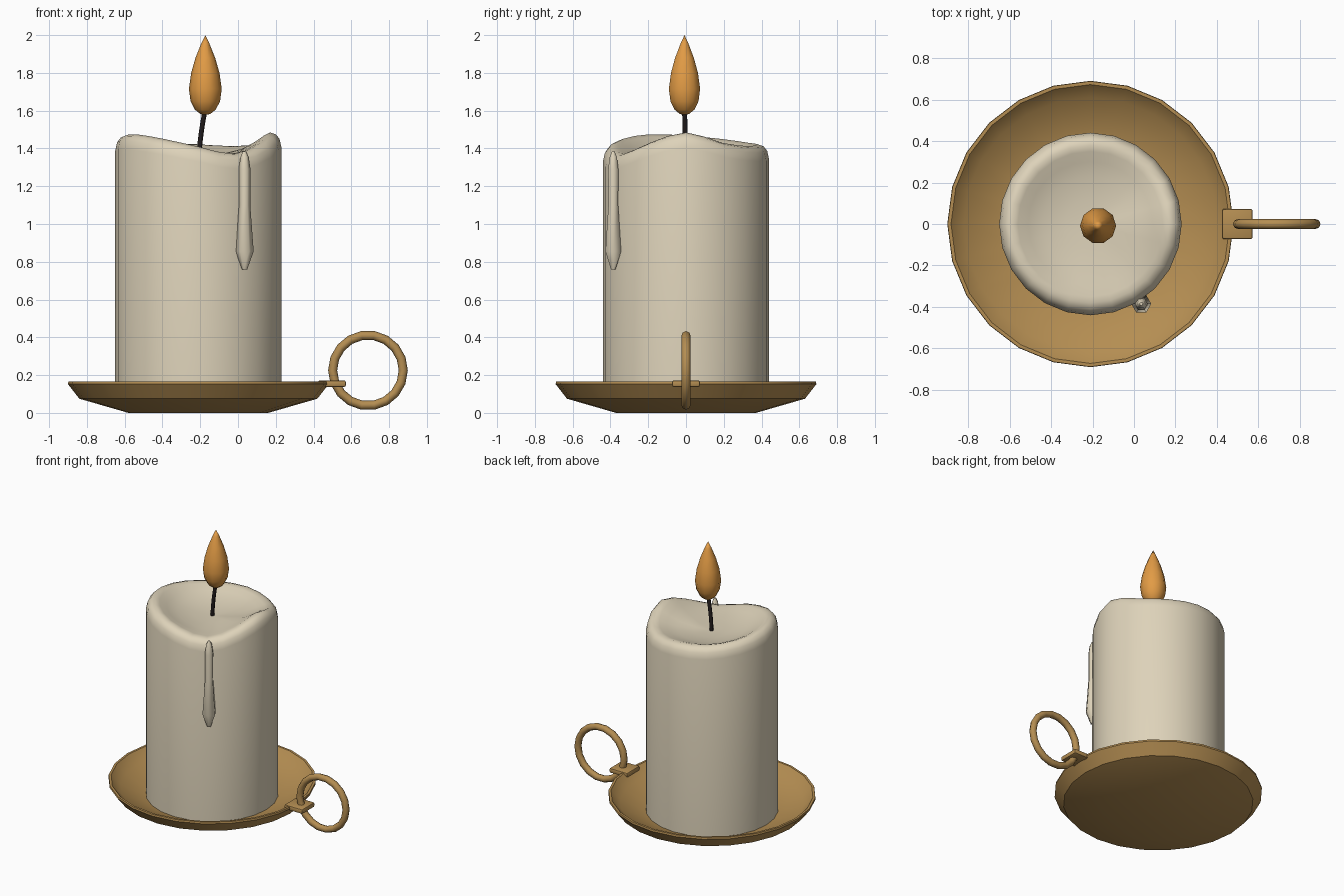
import bpy, bmesh
from math import sin, cos, pi, tau
from mathutils import Vector

cube = bpy.data.objects.get("Cube")
if cube:
    bpy.data.objects.remove(cube, do_unlink=True)

CX = -0.21      # axis of dish and candle
FLOOR = 1.36    # bottom of the melted hollow


def material(name, rgb):
    m = bpy.data.materials.new(name)
    m.use_nodes = True
    m.diffuse_color = (*rgb, 1)
    bsdf = m.node_tree.nodes["Principled BSDF"]
    bsdf.inputs["Base Color"].default_value = (*rgb, 1)
    bsdf.inputs["Roughness"].default_value = 0.7
    return m


WAX = material("cream wax", (0.73, 0.65, 0.49))
BRASS = material("aged brass", (0.46, 0.27, 0.085))
FLAME = material("orange flame", (0.76, 0.33, 0.06))
WICK = material("charred wick", (0.015, 0.011, 0.011))


def finish(name, bm, mat, loc=(0, 0, 0), angle=35):
    bmesh.ops.remove_doubles(bm, verts=bm.verts, dist=0.0005)
    bmesh.ops.recalc_face_normals(bm, faces=bm.faces)
    me = bpy.data.meshes.new(name)
    bm.to_mesh(me)
    bm.free()
    me.materials.append(mat)
    ob = bpy.data.objects.new(name, me)
    ob.location = loc
    bpy.context.collection.objects.link(ob)
    bpy.ops.object.select_all(action="DESELECT")
    ob.select_set(True)
    bpy.context.view_layer.objects.active = ob
    bpy.ops.object.shade_smooth_by_angle(angle=angle * pi / 180)
    return ob


def skin(bm, rings, closed=False):
    """Join rings of points with quads; closed links the last ring to the first."""
    rows = [[bm.verts.new(p) for p in ring] for ring in rings]
    n = len(rows[0])
    pairs = list(zip(rows, rows[1:])) + ([(rows[-1], rows[0])] if closed else [])
    for a, b in pairs:
        for i in range(n):
            j = (i + 1) % n
            bm.faces.new((a[i], a[j], b[j], b[i]))
    return rows


def lathe(name, profile, sides, mat, loc, angle=35):
    """Profile entries are (radius, height), height may be a function of the turn."""
    bm = bmesh.new()
    rings = []
    for r, z in profile:
        turns = [tau * i / sides for i in range(sides)]
        rings.append([(r * cos(t), r * sin(t), z(t) if callable(z) else z) for t in turns])
    skin(bm, rings)
    return finish(name, bm, mat, loc, angle)


# Dish
lathe("dish", [(0, 0), (0.37, 0), (0.63, 0.075), (0.69, 0.152), (0.688, 0.165),
               (0.672, 0.165), (0.61, 0.1), (0.37, 0.035), (0, 0.035)],
      24, BRASS, (CX, 0, 0))

# Candle body with an uneven melted rim, heights given every 30 degrees
RIM = [1.485, 1.43, 1.412, 1.422, 1.43, 1.45, 1.468, 1.475, 1.452, 1.41, 1.37, 1.43]


def rim(t):
    u = t / tau * len(RIM)
    i, f = int(u), u - int(u)
    a, b, c, d = (RIM[(i + k) % len(RIM)] for k in (-1, 0, 1, 2))
    return b + 0.5 * f * (c - a + f * (2 * a - 5 * b + 4 * c - d + f * (3 * (b - c) + d - a)))


def below_rim(drop):
    return lambda t: rim(t) - drop


def hollow(w):
    return lambda t: FLOOR + (rim(t) - FLOOR) * w


lathe("candle_body",
      [(0, 0.035), (0.44, 0.035), (0.44, below_rim(0.08)), (0.43, below_rim(0.035)),
       (0.41, below_rim(0.01)), (0.38, rim), (0.35, hollow(0.88)), (0.3, hollow(0.6)),
       (0.23, hollow(0.3)), (0.12, hollow(0.08)), (0, FLOOR)],
      24, WAX, (CX, 0, 0), 60)

# Wax drip running down from the low side of the rim
lathe("wax_drip",
      [(0, 0.76), (0.014, 0.76), (0.048, 0.855), (0.03, 1.1), (0.031, 1.29),
       (0.022, 1.355), (0.008, 1.385), (0, 1.385)],
      6, WAX, (0.035, -0.385, 0), 65)

# Flame
lathe("flame",
      [(0, 1.578), (0.025, 1.582), (0.055, 1.605), (0.078, 1.65), (0.087, 1.715),
       (0.075, 1.8), (0.052, 1.88), (0.022, 1.955), (0, 2.0)],
      10, FLAME, (-0.173, -0.008, 0), 50)

# Wick, a thin tube that bends towards the flame
bm = bmesh.new()
rings = []
for k in range(6):
    f = k / 5
    c = Vector((-0.207 + 0.034 * f ** 1.6, -0.008 * f, 1.34 + 0.27 * f))
    rings.append([c + Vector((cos(tau * i / 8), sin(tau * i / 8), 0)) * 0.013 for i in range(8)])
rows = skin(bm, rings)
bm.faces.new(rows[0])
bm.faces.new(rows[-1])
finish("wick", bm, WICK, angle=50)

# Ring handle, upright
bm = bmesh.new()
rings = []
for i in range(18):
    t = tau * i / 18
    ring = []
    for j in range(8):
        p = tau * j / 8
        r = 0.187 + 0.024 * cos(p)
        ring.append((r * cos(t), 0.024 * sin(p), r * sin(t)))
    rings.append(ring)
skin(bm, rings, closed=True)
finish("ring_handle", bm, BRASS, (0.688, 0, 0.225), 60)

# Bracket holding the ring to the dish
bm = bmesh.new()
bmesh.ops.create_cube(bm, size=1)
bmesh.ops.scale(bm, vec=(0.146, 0.146, 0.034), verts=bm.verts)
bmesh.ops.bevel(bm, geom=bm.edges[:], offset=0.009, segments=2, affect="EDGES", profile=0.5)
finish("handle_bracket", bm, BRASS, (0.498, 0, 0.155), 40)
